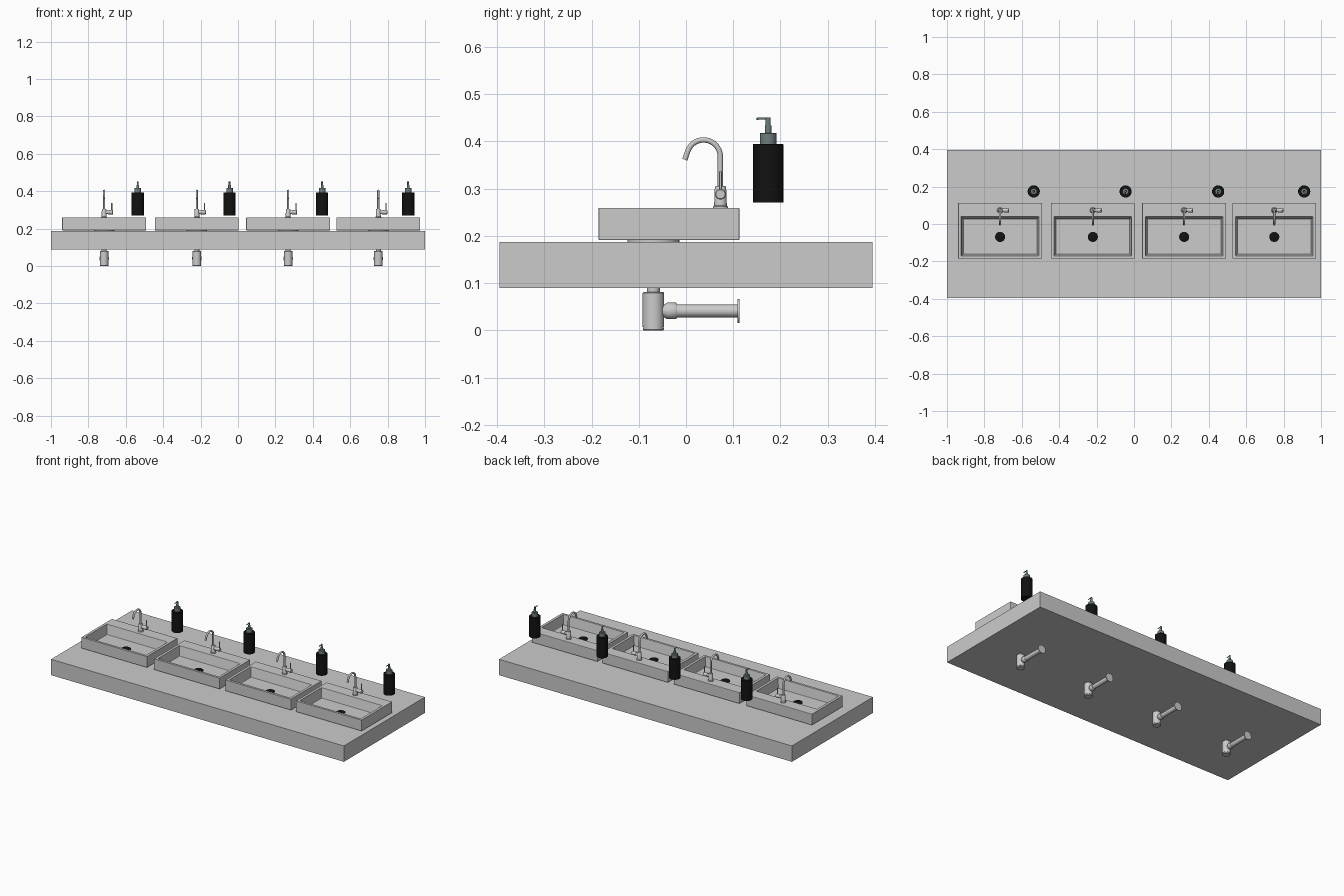
import bpy, bmesh
from math import sin, cos, pi, radians
from mathutils import Matrix, Vector

if "Cube" in bpy.data.objects:
    bpy.data.objects.remove(bpy.data.objects["Cube"])


def material(name, rgb):
    m = bpy.data.materials.new(name)
    m.diffuse_color = (*rgb, 1)
    m.use_nodes = True
    m.node_tree.nodes["Principled BSDF"].inputs["Base Color"].default_value = m.diffuse_color
    return m


BLACK = material("black", (0.006, 0.006, 0.006))
TEAL = material("grey_teal", (0.16, 0.21, 0.21))


def finish(name, bm, mat=None, smooth=True):
    bmesh.ops.recalc_face_normals(bm, faces=bm.faces)
    me = bpy.data.meshes.new(name)
    bm.to_mesh(me)
    bm.free()
    if mat:
        me.materials.append(mat)
    if smooth:
        me.shade_smooth()
        me.set_sharp_from_angle(angle=radians(35))
    return me


def lathe(name, profile, loc, axis='Z', mat=None, n=32):
    """Closed solid of revolution from (radius, height) points."""
    bm = bmesh.new()
    rings = [[bm.verts.new((r * cos(2 * pi * i / n), r * sin(2 * pi * i / n), h))
              for i in range(n)] for r, h in profile]
    for a, b in zip(rings, rings[1:]):
        for i in range(n):
            j = (i + 1) % n
            bm.faces.new((a[i], a[j], b[j], b[i]))
    bm.faces.new(rings[0])
    bm.faces.new(rings[-1])
    rot = {'Z': Matrix(), 'Y': Matrix.Rotation(-pi / 2, 4, 'X'),
           'X': Matrix.Rotation(pi / 2, 4, 'Y')}[axis]
    bm.transform(Matrix.Translation(loc) @ rot)
    return finish(name, bm, mat)


def rod(name, r, h0, h1, loc, axis='Z', mat=None, n=32):
    return lathe(name, [(r, h0), (r, h1)], loc, axis, mat, n)


def tube(name, points, r, mat=None):
    """Round tube along points lying in the YZ plane."""
    cu = bpy.data.curves.new(name, 'CURVE')
    cu.dimensions = '3D'
    cu.bevel_depth, cu.bevel_resolution, cu.use_fill_caps = r, 4, True
    sp = cu.splines.new('POLY')
    sp.points.add(len(points) - 1)
    for p, (y, z) in zip(sp.points, points):
        p.co = (0, y, z, 1)
    tmp = bpy.data.objects.new(name, cu)
    bpy.context.collection.objects.link(tmp)
    bpy.context.view_layer.update()
    bm = bmesh.new()
    bm.from_mesh(bpy.data.meshes.new_from_object(
        tmp.evaluated_get(bpy.context.evaluated_depsgraph_get())))
    bpy.data.objects.remove(tmp)
    return finish(name, bm, mat)


def place(me, name, x=0, y=0, bevel=0):
    ob = bpy.data.objects.new(name, me)
    ob.location = (x, y, 0)
    bpy.context.collection.objects.link(ob)
    if bevel:
        mod = ob.modifiers.new("soft_edges", 'BEVEL')
        mod.width, mod.segments = bevel, 2
    return ob


# Countertop slab
bm = bmesh.new()
bmesh.ops.create_cube(bm, size=1)
bm.transform(Matrix.Translation((0, 0, 0.138)) @ Matrix.Diagonal((2, 0.79, 0.098, 1)))
place(finish("countertop", bm, smooth=False), "countertop")

# Basin: outer shell, rim with wide back ledge, sunken floor
bm = bmesh.new()
loops = [(0.224, -0.185, 0.113, 0.191), (0.224, -0.185, 0.113, 0.259),
         (0.207, -0.170, 0.039, 0.259), (0.197, -0.160, 0.026, 0.202)]
rings = [[bm.verts.new(c) for c in ((-w, y0, z), (w, y0, z), (w, y1, z), (-w, y1, z))]
         for w, y0, y1, z in loops]
for a, b in zip(rings, rings[1:]):
    for i in range(4):
        j = (i + 1) % 4
        bm.faces.new((a[i], a[j], b[j], b[i]))
bm.faces.new(rings[0])
bm.faces.new(rings[-1])
basin = finish("basin", bm, smooth=False)

# Drain and foot under the basin
DY, FY = -0.069, 0.073
drain = lathe("drain", [(0.027, 0.198), (0.027, 0.204), (0.024, 0.206)], (0, DY, 0), mat=BLACK)
foot = rod("basin_foot", 0.055, 0.186, 0.192, (0, DY, 0))

# Bottle trap with wall pipe
trap = [
    lathe("trap_body", [(0.021, 0.0), (0.0225, 0.002), (0.0225, 0.005), (0.0215, 0.005),
                        (0.0215, 0.007), (0.0228, 0.007), (0.0228, 0.079), (0.021, 0.081)],
          (0, DY, 0)),
    rod("trap_neck", 0.0135, 0.08, 0.1, (0, DY, 0)),
    lathe("trap_nut", [(0.012, -0.055), (0.0135, -0.046), (0.0175, -0.040),
                       (0.0175, -0.022), (0.0155, -0.019)], (0, 0, 0.041), 'Y'),
    rod("trap_pipe", 0.0135, -0.03, 0.111, (0, 0, 0.041), 'Y'),
    rod("trap_wall_flange", 0.0255, 0.109, 0.113, (0, 0, 0.041), 'Y'),
]

# Gooseneck faucet with side lever
cy, cz, R = 0.0372, 0.3675, 0.0355
path = [(cy + R, 0.29)] + [(cy + R * cos(radians(a)), cz + R * sin(radians(a)))
                           for a in range(0, 161, 8)] + [(-0.0025, 0.361)]
faucet = [
    lathe("faucet_body", [(0.016, 0.257), (0.016, 0.262), (0.0135, 0.264), (0.012, 0.303),
                          (0.0105, 0.305)], (0, FY, 0)),
    tube("faucet_spout", path, 0.0056),
    lathe("faucet_valve", [(0.0095, 0), (0.0095, 0.02), (0.0112, 0.02), (0.0112, 0.046),
                           (0.0095, 0.048)], (0, FY, 0.288), 'X'),
    rod("faucet_lever", 0.0028, 0.288, 0.336, (0.041, FY, 0), n=12),
]

# Four wash stations
for i, x in enumerate((-0.716, -0.22, 0.268, 0.75), 1):
    place(basin, f"basin_{i}", x, bevel=0.002)
    for me in [drain, foot] + trap + faucet:
        place(me, f"{me.name}_{i}", x)

# Soap dispensers: bottle, collar, pump and nozzle
dispenser = [
    lathe("soap_bottle", [(0.0315, 0.27), (0.0325, 0.271), (0.0325, 0.393), (0.0315, 0.394)],
          (0, 0, 0), mat=BLACK),
    lathe("soap_collar", [(0.0178, 0.392), (0.0178, 0.417), (0.0168, 0.418)],
          (0, 0, 0), mat=TEAL),
    lathe("soap_pump", [(0.0072, 0.416), (0.0072, 0.434), (0.0052, 0.434), (0.0052, 0.451)],
          (0, 0, 0), mat=TEAL, n=24),
    tube("soap_nozzle", [(0, 0.4485), (-0.02, 0.4485), (-0.025, 0.447)], 0.0024, TEAL),
]
for i, x in enumerate((-0.536, -0.045, 0.45, 0.91), 1):
    for me in dispenser:
        place(me, f"{me.name}_{i}", x, 0.174)
